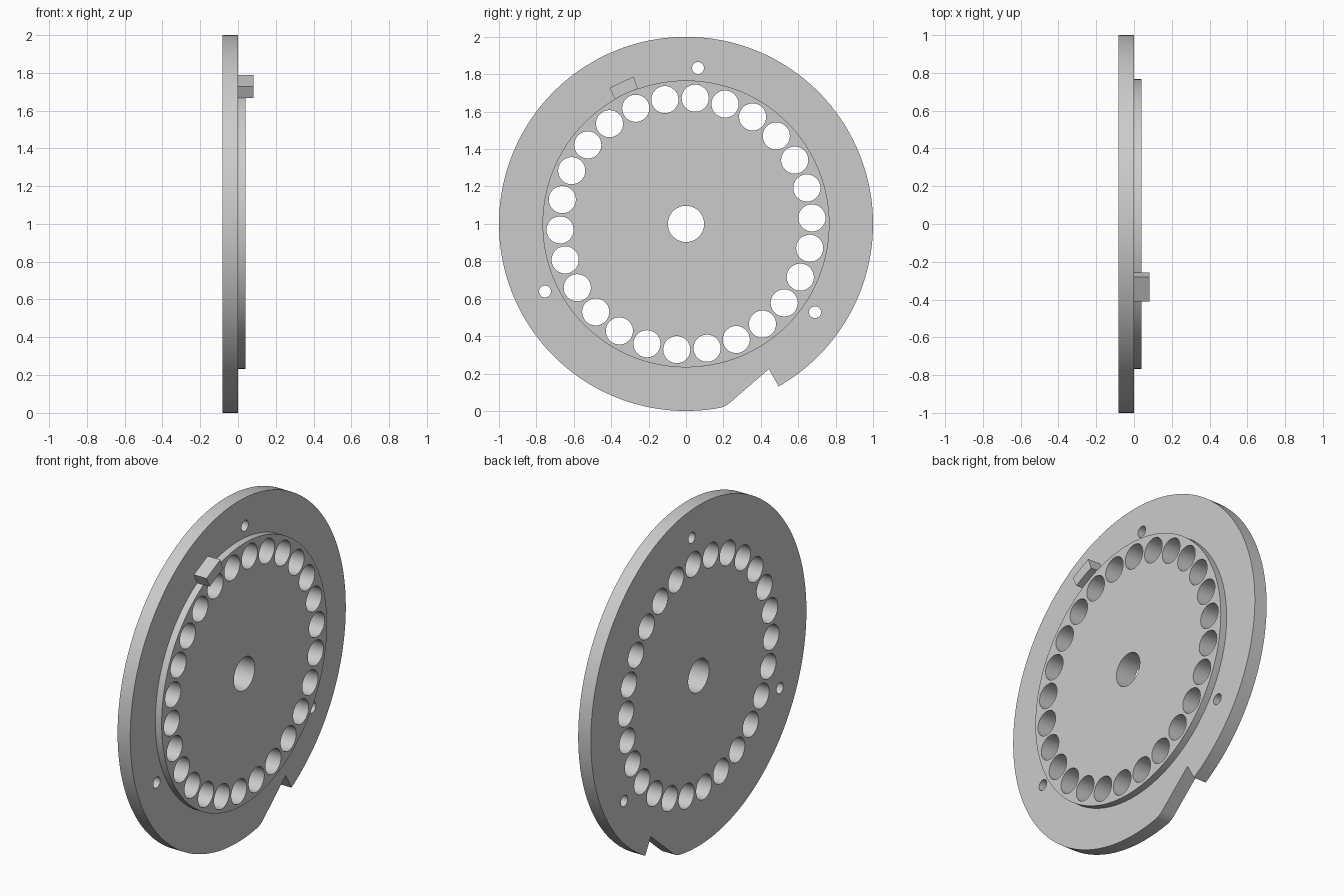
import bpy, bmesh, math
from mathutils import Vector

old = bpy.data.objects.get("Cube")
if old:
    bpy.data.objects.remove(old, do_unlink=True)

BACK, FACE, RAISED, TAB = -0.082, 0.0, 0.041, 0.082   # levels along x
RIM_R = 0.767

grey = bpy.data.materials.new("light grey")
grey.use_nodes = True
grey.diffuse_color = (0.6, 0.6, 0.6, 1)
grey.node_tree.nodes["Principled BSDF"].inputs["Base Color"].default_value = (0.6, 0.6, 0.6, 1)


def arc(radius, a0, a1, n, cy=0.0, cz=0.0):
    """n + 1 points from a0 to a1 degrees in the disc plane."""
    angles = [math.radians(a0 + (a1 - a0) * i / n) for i in range(n + 1)]
    return [(cy + radius * math.cos(a), cz + radius * math.sin(a)) for a in angles]


def circle(radius, n, cy=0.0, cz=0.0):
    return arc(radius, 0, 360, n, cy, cz)[:-1]


def hole_ring(count, ring_radius, start, radius, n):
    centres = arc(ring_radius, start, start + 360, count)[:-1]
    return [circle(radius, n, y, z) for y, z in centres]


def cap(bm, loops, x):
    """Flat face at x bounded by the first loop, with the others as holes."""
    edges = []
    for loop in loops:
        vs = [bm.verts.new((x, y, z + 1)) for y, z in loop]
        edges += [bm.edges.new((vs[i - 1], vs[i])) for i in range(len(vs))]
    bmesh.ops.triangle_fill(bm, edges=edges, use_beauty=True, normal=Vector((1, 0, 0)))


def wall(bm, loop, x0, x1):
    a, b = ([bm.verts.new((x, y, z + 1)) for y, z in loop] for x in (x0, x1))
    for i in range(len(loop)):
        bm.faces.new((a[i - 1], a[i], b[i], b[i - 1]))


def finish(bm, name):
    bmesh.ops.remove_doubles(bm, verts=bm.verts, dist=1e-5)
    bmesh.ops.recalc_face_normals(bm, faces=bm.faces)
    mesh = bpy.data.meshes.new(name)
    bm.to_mesh(mesh)
    bm.free()
    mesh.materials.append(grey)
    obj = bpy.data.objects.new(name, mesh)
    bpy.context.collection.objects.link(obj)
    bpy.ops.object.select_all(action='DESELECT')
    obj.select_set(True)
    bpy.context.view_layer.objects.active = obj
    bpy.ops.object.shade_smooth_by_angle(angle=math.radians(30))
    return obj


# Disc outline with the notch and its softened lower corner
outline = arc(1.0, -60.3, 280.8, 180) + [(0.206, -0.975), (0.222, -0.966), (0.236, -0.955), (0.443, -0.776)]
rim = circle(RIM_R, 144)

# Holes: a large ring, the centre bore and three small fixing holes
through_holes = hole_ring(26, 0.674, 85.8, 0.0725, 40) + [circle(0.097, 48)]
fixing_holes = hole_ring(3, 0.836, 85.6, 0.032, 24)

# Disc with its raised centre as one solid
bm = bmesh.new()
cap(bm, [outline] + through_holes + fixing_holes, BACK)
cap(bm, [outline, rim] + fixing_holes, FACE)
cap(bm, [rim] + through_holes, RAISED)
wall(bm, outline, BACK, FACE)
wall(bm, rim, FACE, RAISED)
for h in through_holes:
    wall(bm, h, BACK, RAISED)
for h in fixing_holes:
    wall(bm, h, BACK, FACE)
finish(bm, "perforated_disc")

# Small index tab against the raised rim
tab = arc(RIM_R, 109.6, 119.6, 6) + [(-0.409, 0.727), (-0.281, 0.788)]
bm = bmesh.new()
cap(bm, [tab], FACE)
cap(bm, [tab], TAB)
wall(bm, tab, FACE, TAB)
finish(bm, "index_tab")
